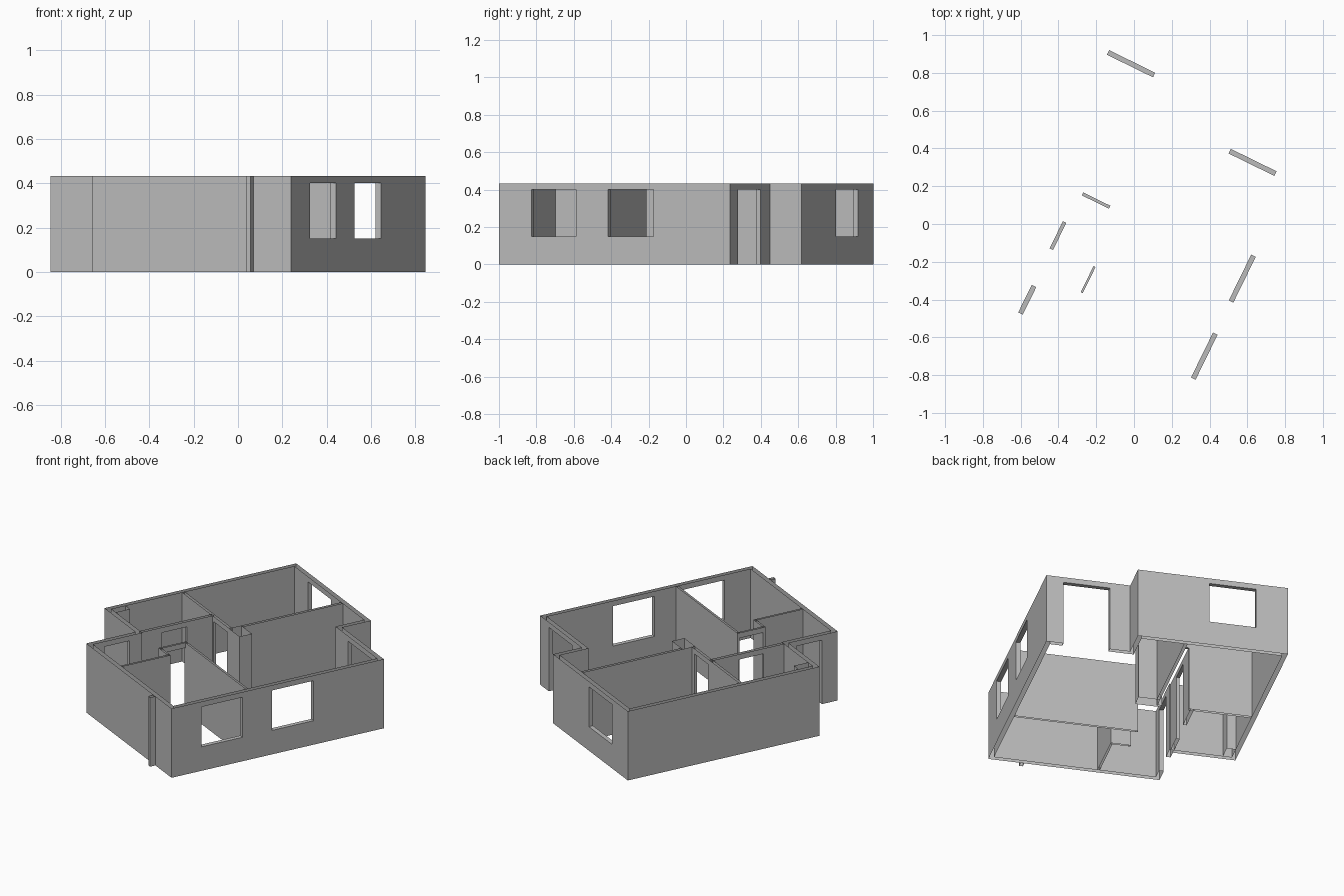
import bpy
import bmesh
from mathutils import Vector

if "Cube" in bpy.data.objects:
    bpy.data.objects.remove(bpy.data.objects["Cube"])

HEIGHT, HEAD, SILL = 0.433, 0.40, 0.15
THICK = 0.027
# Plan frame: i runs along the south-west side, j along the south-east side
ORIGIN = Vector((0.24, -1.0))
I_DIR = Vector((-0.898, 0.44))
J_DIR = Vector((0.44, 0.898))

plaster = bpy.data.materials.new("grey plaster")
plaster.use_nodes = True
grey = (0.5, 0.5, 0.5, 1)
plaster.diffuse_color = grey
plaster.node_tree.nodes["Principled BSDF"].inputs["Base Color"].default_value = grey


def quad(bm, a, b, za, zb):
    """Upright rectangle between two plan points."""
    pts = [(a, za), (b, za), (b, zb), (a, zb)]
    bm.faces.new([bm.verts.new((p.x, p.y, z)) for p, z in pts])


def wall(bm, outer, inner, openings=()):
    """Two wall skins, pierced by (start, end, sill) openings with reveals."""
    start, end = outer
    run = (end - start).normalized()
    across = inner[0] - start
    across -= run * across.dot(run)
    for a, b in (outer, inner):
        foot = start + (across if a is inner[0] else across * 0)
        last = a
        for s, e, sill in openings:
            left, right = foot + run * s, foot + run * e
            quad(bm, last, left, 0, HEIGHT)
            quad(bm, left, right, HEAD, HEIGHT)
            if sill:
                quad(bm, left, right, 0, sill)
            last = right
        quad(bm, last, b, 0, HEIGHT)
    for s, e, sill in openings:
        left, right = start + run * s, start + run * e
        for p in (left, right):
            quad(bm, p, p + across, sill, HEAD)
        for z in ([HEAD, sill] if sill else [HEAD]):
            loop = (left, right, right + across, left + across)
            bm.faces.new([bm.verts.new((p.x, p.y, z)) for p in loop])


def finish(name, bm):
    """Turn the plan drawing into an object in its final position."""
    for v in bm.verts:
        p = ORIGIN + I_DIR * v.co.x + J_DIR * v.co.y
        v.co.x, v.co.y = p
    bmesh.ops.remove_doubles(bm, verts=bm.verts, dist=0.0001)
    bmesh.ops.recalc_face_normals(bm, faces=bm.faces)
    mesh = bpy.data.meshes.new(name)
    bm.to_mesh(mesh)
    bm.free()
    mesh.materials.append(plaster)
    bpy.context.collection.objects.link(bpy.data.objects.new(name, mesh))


def partition(name, i0, i1, j0, j1, openings=(), ends=False):
    """Inner wall or shaft; openings are measured from the low end."""
    bm = bmesh.new()
    a, b, c, d = (Vector(p) for p in ((i0, j0), (i1, j0), (i1, j1), (i0, j1)))
    if i1 - i0 > j1 - j0:
        wall(bm, (a, b), (d, c), openings)
        caps = ((a, d), (b, c))
    else:
        wall(bm, (a, d), (b, c), openings)
        caps = ((a, b), (d, c))
    if ends:
        for p, q in caps:
            quad(bm, p, q, 0, HEIGHT)
    finish(name, bm)


# Outer walls: plan corner, then openings along the edge that starts there
plan = [
    ((0, 0), [(0.195, 0.46, SILL), (0.65, 0.92, SILL)]),
    ((0, 1.375), [(0.10, 0.37, 0)]),
    ((0.489, 1.375), []),
    ((0.489, 1.561), [(0.418, 0.69, SILL)]),
    ((1.365, 1.561), []),
    ((1.365, 0.32), []),
    ((1.0, 0.32), [(0.055, 0.218, 0)]),
    ((1.0, 0), []),
]
corners = [Vector(p) for p, _ in plan]
count = len(corners)
inset = []
for n, c in enumerate(corners):
    before = (c - corners[n - 1]).normalized()
    after = (corners[(n + 1) % count] - c).normalized()
    inset.append(c + THICK * (Vector((before.y, -before.x)) + Vector((after.y, -after.x))))
shell = bmesh.new()
for n, (_, openings) in enumerate(plan):
    m = (n + 1) % count
    wall(shell, (corners[n], corners[m]), (inset[n], inset[m]), openings)
finish("outer_walls", shell)

# Inner walls
partition("bedroom_long_wall", 0.027, 0.75, 0.497, 0.51, ends=True)
partition("bedroom_short_wall", 0.632, 0.644, 0.027, 0.342, ends=True)
partition("bedroom_step_wall", 0.632, 0.75, 0.33, 0.342, ends=True)
partition("bedroom_door_wall", 0.738, 0.75, 0.33, 0.51, [(0.015, 0.168, 0)])
partition("hall_door_wall", 0.98, 1.0, 0.345, 0.815, [(0.135, 0.295, 0)])
partition("rear_door_wall", 0.78, 1.338, 0.807, 0.824, [(0.03, 0.19, 0)])
partition("rear_long_wall", 0.768, 0.785, 0.885, 1.534)

# Pier, service shaft and outside downpipe
partition("pier", 0.66, 0.785, 0.805, 0.885, ends=True)
partition("service_shaft", 1.285, 1.338, 0.347, 0.44, ends=True)
partition("downpipe", 0.189, 0.211, -0.034, 0, ends=True)
